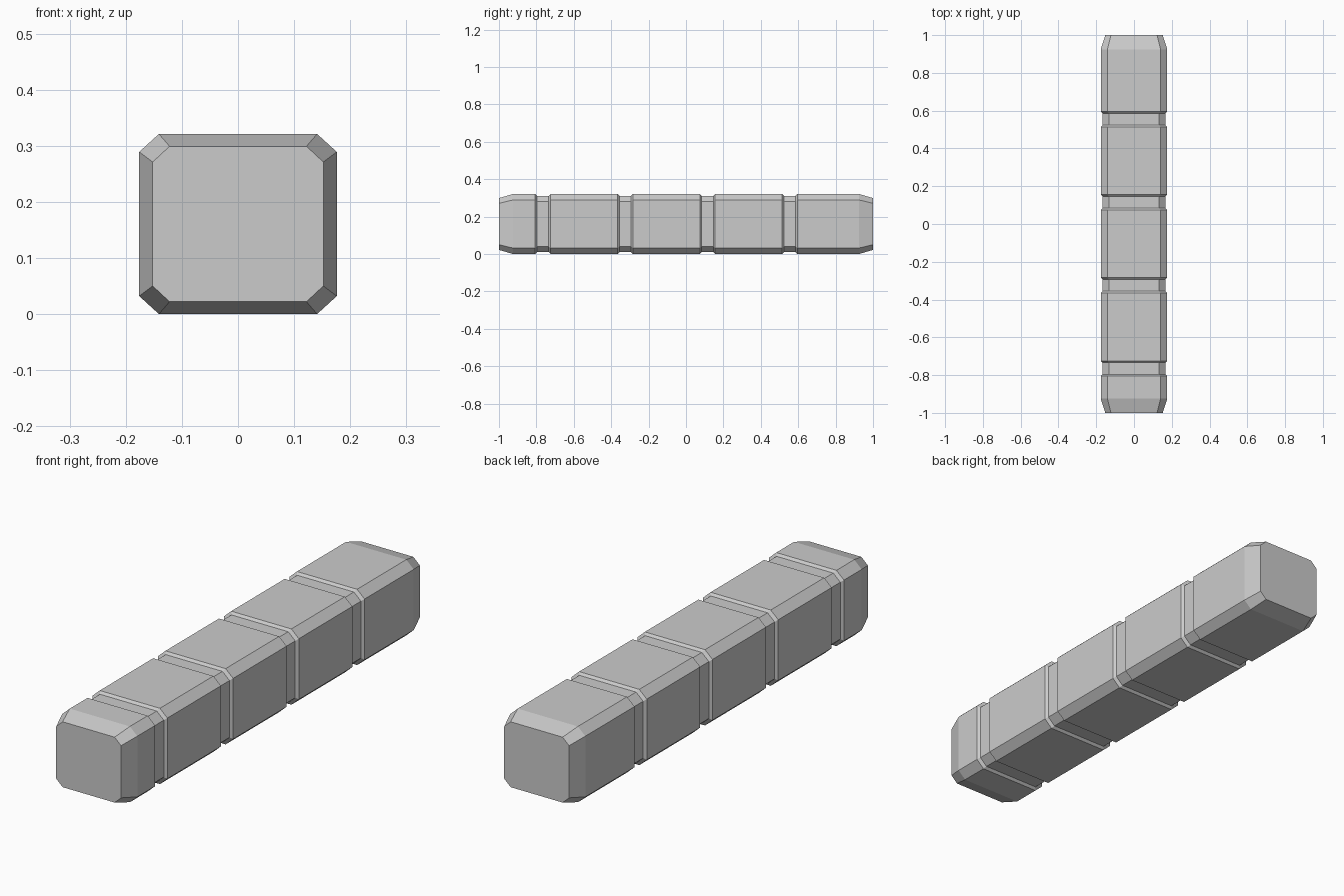
import bpy, bmesh

if "Cube" in bpy.data.objects:
    bpy.data.objects.remove(bpy.data.objects["Cube"])

HALF_W, HEIGHT = 0.176, 0.321
MID_Z = HEIGHT / 2


def ring(bm, y, w, h, cx, cz):
    """Chamfered rectangle section at y: half width, half height, corner cuts."""
    quarter = [(w, h - cz), (w - cx, h)]
    pts = quarter + [(-x, z) for x, z in reversed(quarter)]
    pts += [(-x, -z) for x, z in pts]
    return [bm.verts.new((x, y, MID_Z + z)) for x, z in pts]


FULL = (HALF_W, MID_Z, 0.035, 0.032)
GROOVE = (0.166, MID_Z - 0.01, 0.033, 0.030)
END = (0.152, 0.1385, 0.030, 0.028)

# Sections along the length: tapered ends and four shallow bands
sections = [(-1, END), (-0.925, FULL)]
for c in (-0.765, -0.325, 0.115, 0.555):
    sections += [(c - 0.041, FULL), (c - 0.031, GROOVE),
                 (c + 0.031, GROOVE), (c + 0.041, FULL)]
sections += [(0.925, FULL), (1, END)]

# Loft the sections into one closed beam
bm = bmesh.new()
rings = [ring(bm, y, *s) for y, s in sections]
for a, b in zip(rings, rings[1:]):
    for i in range(8):
        j = (i + 1) % 8
        bm.faces.new((a[i], a[j], b[j], b[i]))
bm.faces.new(rings[0])
bm.faces.new(rings[-1])
bmesh.ops.recalc_face_normals(bm, faces=bm.faces)

mesh = bpy.data.meshes.new("grooved_beam")
bm.to_mesh(mesh)
bm.free()
beam = bpy.data.objects.new("grooved_beam", mesh)
bpy.context.collection.objects.link(beam)
